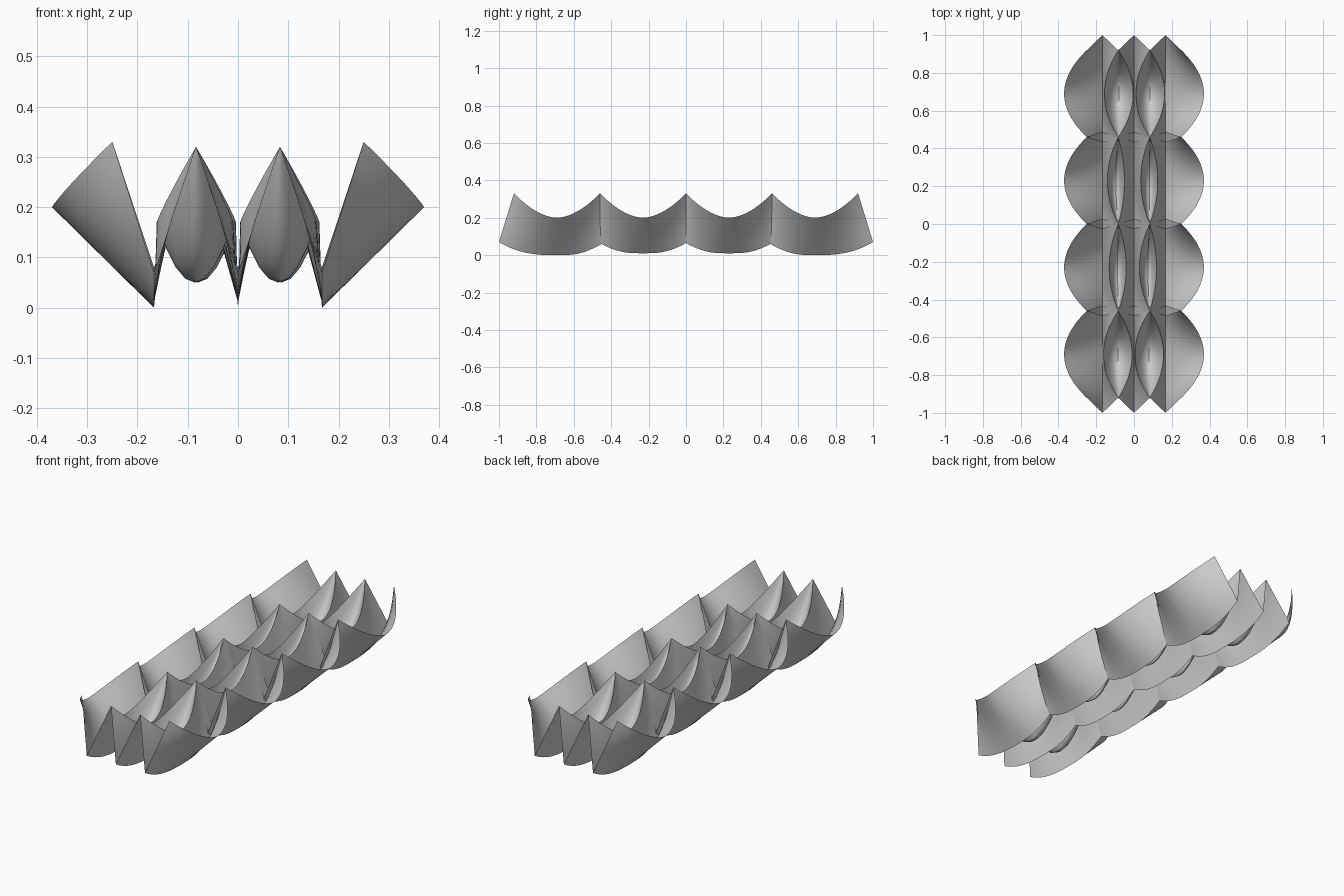
import bpy
import bmesh
import random
from mathutils import Vector

random.seed(4)

if "Cube" in bpy.data.objects:
    bpy.data.objects.remove(bpy.data.objects["Cube"], do_unlink=True)

HALF = 0.23          # half length of one cell along y
PITCH = 0.167        # spacing of the valleys across x
STEPS = 28           # rows per cell
WALL = 6             # segments up each pleat wall
LEAF = 8             # segments across each sunken ridge pocket


def line(a, b, n):
    """Points from a up to, but not including, b."""
    return [a.lerp(b, i / n) for i in range(n)]


def pocket(left, right, floor_z):
    """Rounded dip between the two rims of a ridge."""
    pts = []
    for i in range(LEAF):
        u = 2 * i / LEAF - 1
        p = left.lerp(right, i / LEAF)
        p.z -= (p.z - floor_z) * (1 - u * u)
        pts.append(p)
    return pts


def cross_section(cell, t, sway):
    """One zigzag row of the pleated sheet; t runs -1..1 along the cell."""
    yc = (2 * cell - 3) * HALF
    a = abs(t)
    end_cell = cell in (0, 3)
    open_end = (cell == 0 and t < 0) or (cell == 3 and t > 0)
    y = yc + HALF * t
    # valleys stick out at the open ends and tuck over each other inside
    extra = 0.08 * a ** 1.5 if open_end else 0.028 * a ** 5
    yv = y + (extra if t > 0 else -extra)
    zv = (0.0 if end_cell else 0.01) + 0.07 * a ** 3
    spread = 1 - t * t
    width = (0.076 if end_cell else 0.045) * spread
    rim_z = (0.17 if end_cell else 0.19) + (0.15 if end_cell else 0.13) * a ** 1.8
    floor_z = (0.05 if end_cell else 0.08) + (0.27 if end_cell else 0.24) * a ** 2
    edge_x = 0.25 + 0.12 * spread
    edge_z = 0.2 + 0.13 * a ** 1.8

    row = []
    start = Vector((-edge_x, y, edge_z))
    for i in range(3):
        valley = Vector(((i - 1) * PITCH, yv, zv))
        row += line(start, valley, WALL)
        if i == 2:
            row += line(valley, Vector((edge_x, y, edge_z)), WALL)
            row.append(Vector((edge_x, y, edge_z)))
        else:
            x = (i - 0.5) * PITCH + sway[i] * spread
            left = Vector((x - width, y, rim_z))
            right = Vector((x + width, y, rim_z))
            row += line(valley, left, WALL)
            row += pocket(left, right, floor_z)
            start = right
    return row


# Pleated sheet: all cells joined row by row
bm = bmesh.new()
rows = []
for cell in range(4):
    limit = 0.004 if cell in (0, 3) else 0.014
    sway = [random.uniform(-limit, limit) for _ in range(2)]
    for j in range(STEPS + 1):
        pts = cross_section(cell, 2 * j / STEPS - 1, sway)
        rows.append([bm.verts.new(p) for p in pts])

for r0, r1 in zip(rows, rows[1:]):
    for k in range(len(r0) - 1):
        bm.faces.new((r0[k], r0[k + 1], r1[k + 1], r1[k]))

bmesh.ops.remove_doubles(bm, verts=bm.verts, dist=0.0004)
mesh = bpy.data.meshes.new("pleated_sheet")
bm.to_mesh(mesh)
bm.free()

sheet = bpy.data.objects.new("pleated_sheet", mesh)
bpy.context.scene.collection.objects.link(sheet)

# Plain grey cloth
grey = bpy.data.materials.new("light_grey")
grey.use_nodes = True
colour = (0.6, 0.6, 0.6, 1)
grey.diffuse_color = colour
grey.node_tree.nodes["Principled BSDF"].inputs["Base Color"].default_value = colour
mesh.materials.append(grey)

bpy.ops.object.select_all(action='DESELECT')
sheet.select_set(True)
bpy.context.view_layer.objects.active = sheet
bpy.ops.object.shade_smooth_by_angle(angle=0.7)
